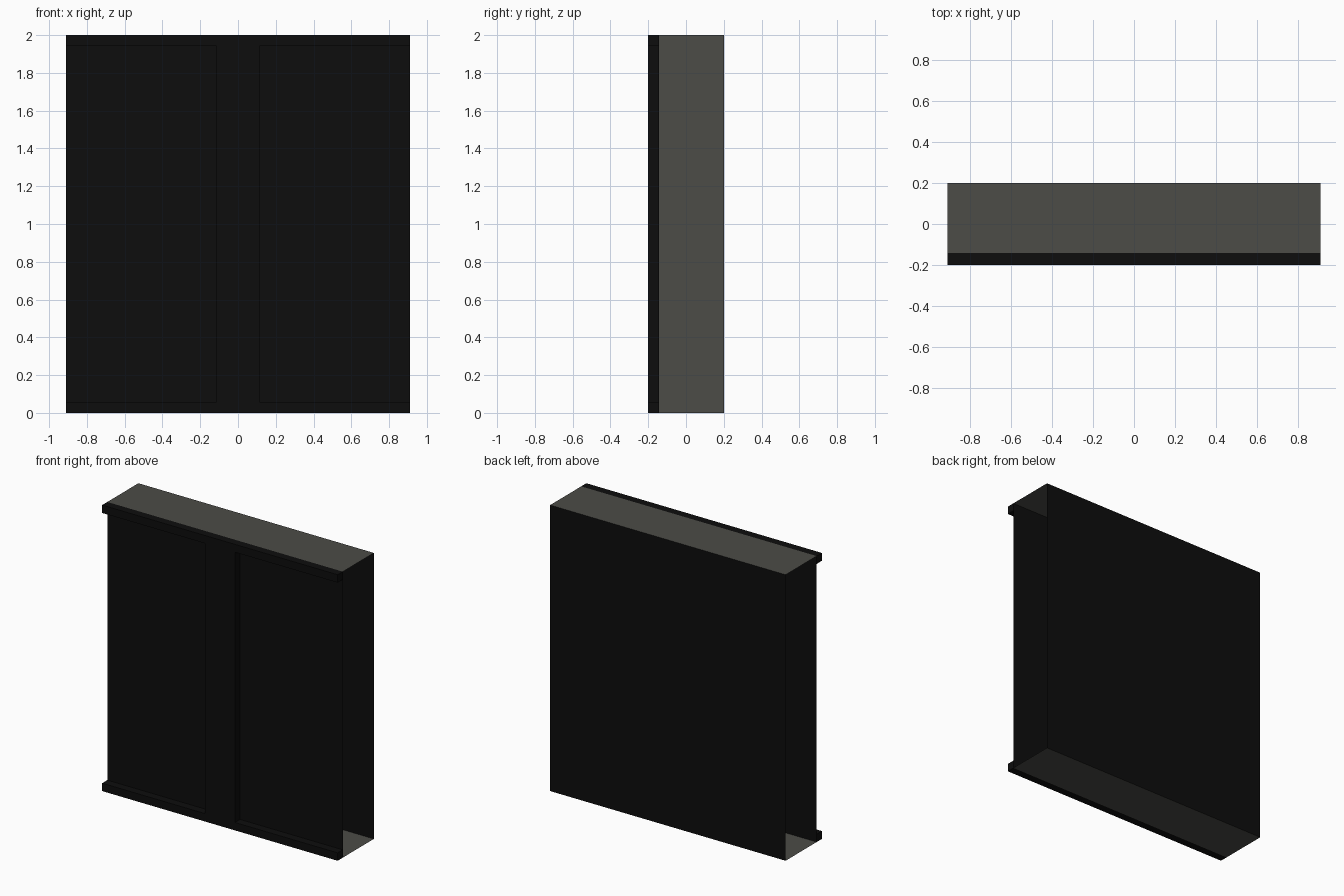
import bpy

if "Cube" in bpy.data.objects:
    bpy.data.objects.remove(bpy.data.objects["Cube"])

W, YF, YP, YB, H = 0.911, -0.2, -0.143, 0.2, 2.0   # half width, trim front, panel, back, height
RAIL, POST = 0.055, 0.116                          # rail height, post half width


def material(name, rgb):
    m = bpy.data.materials.new(name)
    m.diffuse_color = (*rgb, 1)
    m.use_nodes = True
    m.node_tree.nodes["Principled BSDF"].inputs["Base Color"].default_value = m.diffuse_color
    return m


black = material("black", (0.004, 0.004, 0.004))
grey = material("warm grey", (0.072, 0.072, 0.063))


def add(name, verts, faces, mat):
    me = bpy.data.meshes.new(name)
    me.from_pydata(verts, [], faces)
    me.materials.append(mat)
    ob = bpy.data.objects.new(name, me)
    bpy.context.collection.objects.link(ob)
    return ob


def sheet(name, a, b, c, d, mat):
    return add(name, [a, b, c, d], [(0, 1, 2, 3)], mat)


def trim(name, x, z0, z1):
    # box standing proud of the front panel
    v = [(sx * x, y, z) for z in (z0, z1) for y in (YF, YP) for sx in (-1, 1)]
    f = [(0, 2, 3, 1), (4, 5, 7, 6), (0, 1, 5, 4), (2, 6, 7, 3), (0, 4, 6, 2), (1, 3, 7, 5)]
    return add(name, v, f, black)


# open-ended shell: front and back panels
sheet("front_panel", (-W, YP, 0), (W, YP, 0), (W, YP, H), (-W, YP, H), black)
sheet("back_panel", (W, YB, 0), (-W, YB, 0), (-W, YB, H), (W, YB, H), black)

# grey top, bottom and inner divider
sheet("top_sheet", (-W, YP, H), (W, YP, H), (W, YB, H), (-W, YB, H), grey)
sheet("bottom_sheet", (-W, YB, 0), (W, YB, 0), (W, YP, 0), (-W, YP, 0), grey)
sheet("inner_divider", (0, YP, 0), (0, YB, 0), (0, YB, H), (0, YP, H), grey)

# rails and wide centre post on the front
trim("bottom_rail", W, 0, RAIL)
trim("top_rail", W, H - RAIL, H)
trim("centre_post", POST, RAIL, H - RAIL)
